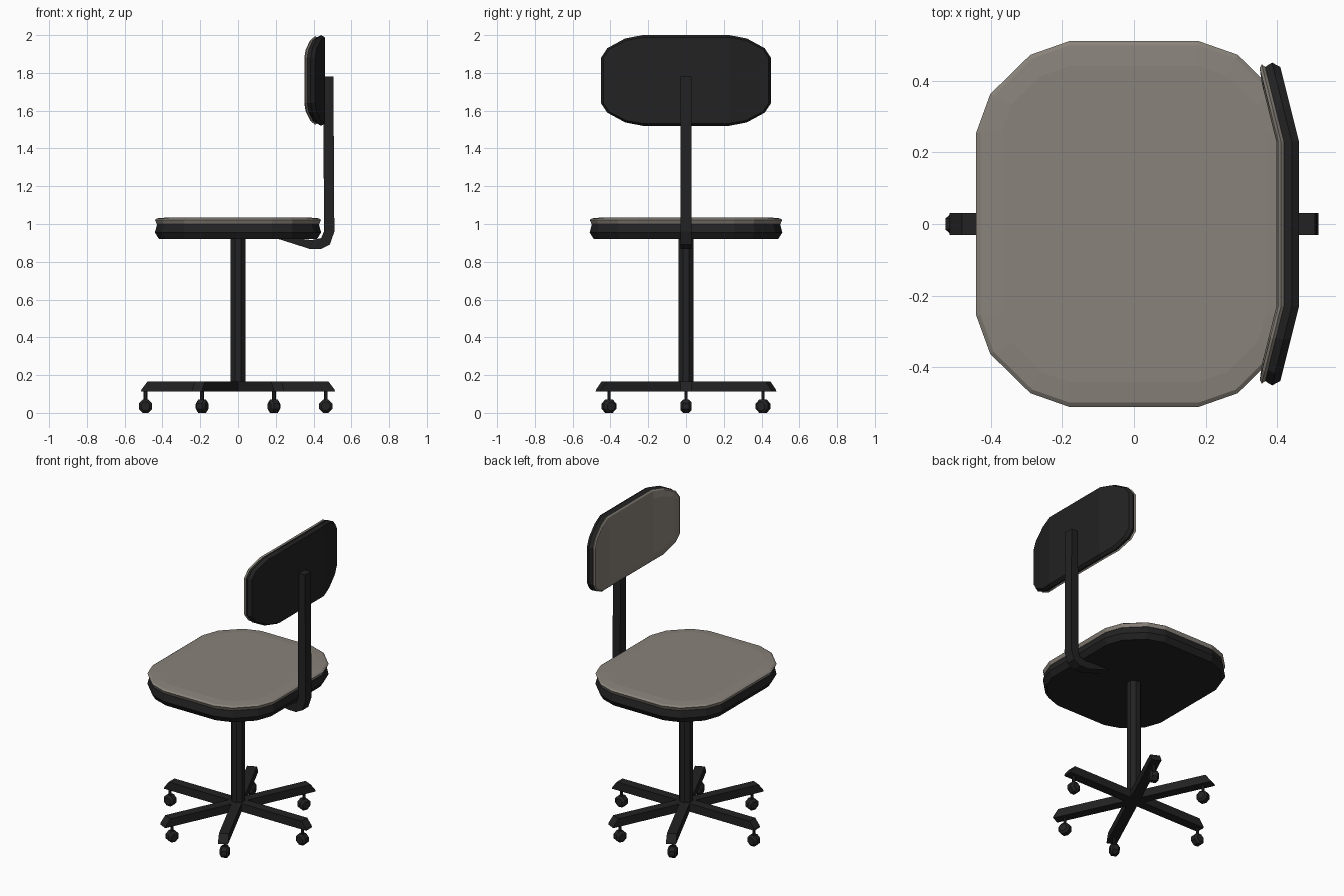
import bpy, bmesh, math
from mathutils import Matrix, Vector

if "Cube" in bpy.data.objects:
    bpy.data.objects.remove(bpy.data.objects["Cube"])


def material(name, col):
    m = bpy.data.materials.new(name)
    m.diffuse_color = (*col, 1)
    m.use_nodes = True
    m.node_tree.nodes["Principled BSDF"].inputs["Base Color"].default_value = m.diffuse_color
    return m


BLACK = material("black plastic", (0.016, 0.016, 0.016))
GREY = material("warm grey fabric", (0.25, 0.225, 0.195))


def finish(name, bm, mat):
    bmesh.ops.recalc_face_normals(bm, faces=bm.faces)
    me = bpy.data.meshes.new(name)
    bm.to_mesh(me)
    bm.free()
    me.materials.append(mat)
    ob = bpy.data.objects.new(name, me)
    bpy.context.collection.objects.link(ob)
    return ob


def outline(hu, hv, cu, cv, inset):
    """16-point rounded rectangle; corner centres stay fixed when inset."""
    q = []
    for a, b in ((1, 0), (0.85, 0.42), (0.42, 0.85), (0, 1)):
        q.append((hu - cu + (cu - inset) * a, hv - cv + (cv - inset) * b))
    top = q + [(-u, v) for u, v in reversed(q)]
    return top + [(u, -v) for u, v in reversed(top)]


def pad(name, size, rings, place, mat):
    """Loft rounded-rectangle rings (depth, inset) and cap both ends with strips."""
    bm = bmesh.new()
    loops = [[bm.verts.new(place(u, v, d)) for u, v in outline(*size, inset)]
             for d, inset in rings]
    for a, b in zip(loops, loops[1:]):
        for i in range(16):
            j = (i + 1) % 16
            bm.faces.new((a[i], a[j], b[j], b[i]))
    for l in (loops[0], loops[-1]):
        for i in range(7):
            bm.faces.new((l[i], l[i + 1], l[14 - i], l[15 - i]))
    return finish(name, bm, mat)


def plate(name, profile, half, mat, angle=0.0):
    """Extrude an xz profile across y, then turn it about z."""
    bm = bmesh.new()
    f = bm.faces.new([bm.verts.new((x, -half, z)) for x, z in profile])
    r = bmesh.ops.extrude_face_region(bm, geom=[f])
    vs = [e for e in r["geom"] if isinstance(e, bmesh.types.BMVert)]
    bmesh.ops.translate(bm, verts=vs, vec=(0, 2 * half, 0))
    bm.transform(Matrix.Rotation(angle, 4, 'Z'))
    return finish(name, bm, mat)


def rod(name, rad, z0, z1, xy, mat, sides=8):
    bm = bmesh.new()
    bmesh.ops.create_cone(bm, cap_ends=True, segments=sides, radius1=rad, radius2=rad,
                          depth=z1 - z0,
                          matrix=Matrix.Translation((*xy, (z0 + z1) / 2))
                          @ Matrix.Rotation(math.pi / sides, 4, 'Z'))
    return finish(name, bm, mat)


def wheel(name, xy, angle):
    """Octagonal wheel with chamfered rims, rolling along the leg."""
    bm = bmesh.new()
    loops = []
    for y, r in ((-0.028, 0.024), (-0.016, 0.038), (0.016, 0.038), (0.028, 0.024)):
        loops.append([bm.verts.new((r * math.cos(t), y, r * math.sin(t)))
                      for t in [(k + 0.5) * math.pi / 4 for k in range(8)]])
    for a, b in zip(loops, loops[1:]):
        for i in range(8):
            j = (i + 1) % 8
            bm.faces.new((a[i], a[j], b[j], b[i]))
    bm.faces.new(loops[0])
    bm.faces.new(loops[-1])
    bm.transform(Matrix.Translation((*xy, 0.0352)) @ Matrix.Rotation(angle, 4, 'Z'))
    return finish(name, bm, BLACK)


# seat: black shell and grey cushion
SEAT = (0.44, 0.51, 0.26, 0.255)
flat = lambda u, v, d: (u, v, d)
pad("seat_shell", SEAT, ((0.92, 0.022), (0.955, 0.0), (1.0, 0.012)), flat, BLACK)
pad("seat_cushion", SEAT, ((1.0, 0.01), (1.022, 0.0), (1.03, 0.012), (1.035, 0.07)), flat, GREY)

# backrest: wings bend forward beyond the centre panel
BACK = (0.45, 0.24, 0.22, 0.12)
bent = lambda u, v, d: (d - 0.25 * max(0, abs(u) - 0.23), u, 1.76 + v)
pad("backrest_shell", BACK, ((0.46, 0.012), (0.44, 0.0), (0.418, 0.012)), bent, BLACK)
pad("backrest_cushion", BACK, ((0.418, 0.012), (0.41, 0.005), (0.402, 0.015), (0.397, 0.06)),
    bent, GREY)

# bent bar joining seat and backrest
plate("back_support", [(0.452, 1.78), (0.505, 1.78), (0.51, 0.96), (0.487, 0.892),
                       (0.44, 0.868), (0.38, 0.868), (0.2, 0.925), (0.3, 0.925),
                       (0.39, 0.915), (0.44, 0.925), (0.455, 0.96)], 0.03, BLACK)

# central column
rod("column", 0.042, 0.112, 0.93, (0, 0), BLACK)

# six legs with casters
LEG = [(0, 0.112), (0.514, 0.112), (0.51, 0.125), (0.48, 0.165), (0, 0.165)]
for n, (deg, r) in enumerate(((0, 0.465), (65, 0.45), (115, 0.45),
                              (180, 0.49), (245, 0.45), (295, 0.45))):
    a = math.radians(deg)
    xy = (r * math.cos(a), r * math.sin(a))
    plate(f"leg_{n}", LEG, 0.03, BLACK, a)
    rod(f"caster_stem_{n}", 0.01, 0.05, 0.115, xy, BLACK, 6)
    wheel(f"caster_{n}", xy, a)
